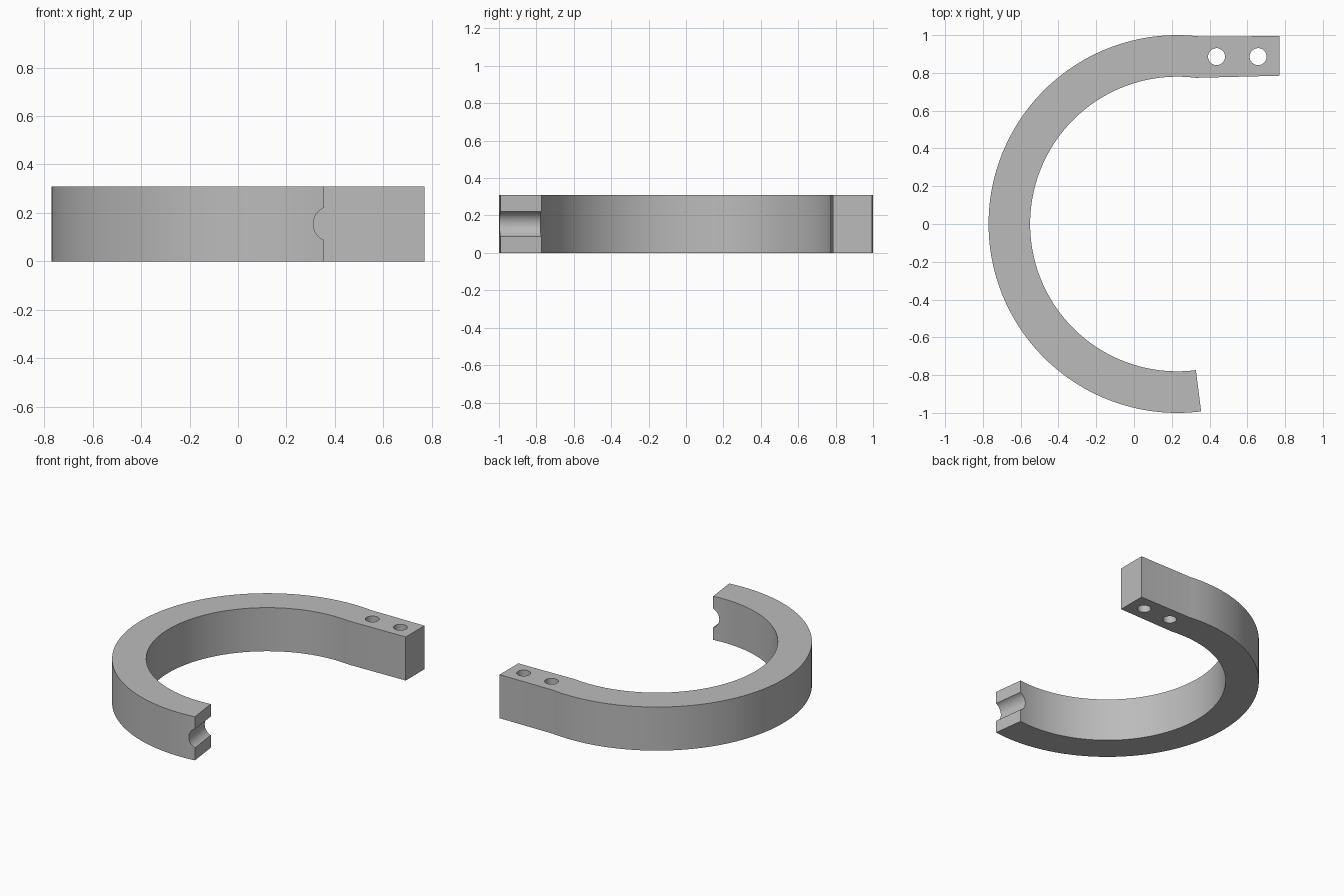
import bpy, bmesh
from math import sin, cos, radians
from mathutils import Vector, Matrix

if "Cube" in bpy.data.objects:
    bpy.data.objects.remove(bpy.data.objects["Cube"], do_unlink=True)

CX = 0.23                 # ring centre in x
OUTER, INNER = 1.0, 0.78
HEIGHT = 0.31
END = 7.2                 # degrees the arc runs past the vertical at each end
STEPS = 120

grey = bpy.data.materials.new("satin grey")
grey.use_nodes = True
colour = (0.5, 0.5, 0.5, 1)
grey.diffuse_color = colour
grey.node_tree.nodes["Principled BSDF"].inputs["Base Color"].default_value = colour


def arc(radius):
    """Points from the tab end, round the left side, to the grooved end."""
    start, stop = radians(90 - END), radians(270 + END)
    for i in range(STEPS + 1):
        a = start + (stop - start) * i / STEPS
        yield Vector((CX + radius * cos(a), radius * sin(a), 0))


def cutter(name, centre, radius, depth, direction):
    bpy.ops.mesh.primitive_cylinder_add(vertices=48, radius=radius, depth=depth)
    ob = bpy.context.object
    ob.name = name
    turn = Vector(direction).to_track_quat('Z', 'Y').to_matrix().to_4x4()
    ob.matrix_world = Matrix.Translation(centre) @ turn
    ob.hide_render = True
    return ob


# Clamp body: C-shaped arc running into a straight tab, extruded upward
outline = [Vector((0.77, 0.995, 0))] + list(arc(OUTER))
outline += list(arc(INNER))[::-1] + [Vector((0.77, 0.785, 0))]
bm = bmesh.new()
base = bm.faces.new([bm.verts.new(p) for p in outline])
top = bmesh.ops.extrude_face_region(bm, geom=[base])["geom"]
bmesh.ops.translate(bm, vec=(0, 0, HEIGHT),
                    verts=[v for v in top if isinstance(v, bmesh.types.BMVert)])
bmesh.ops.recalc_face_normals(bm, faces=bm.faces)
mesh = bpy.data.meshes.new("clamp_arm")
bm.to_mesh(mesh)
bm.free()
mesh.materials.append(grey)
arm = bpy.data.objects.new("clamp_arm", mesh)
bpy.context.collection.objects.link(arm)

# Two bolt holes through the tab
cutters = [cutter("bolt_hole_cutter", (x, 0.886, HEIGHT / 2), 0.045, 1, (0, 0, 1))
           for x in (0.437, 0.657)]

# Half-round groove across the free end, along the radial direction
a = radians(270 + END)
radial, tangent = Vector((cos(a), sin(a), 0)), Vector((-sin(a), cos(a), 0))
middle = Vector((CX, 0, HEIGHT / 2)) + radial * (OUTER + INNER) / 2 + tangent * 0.027
cutters.append(cutter("groove_cutter", middle, 0.072, 0.5, radial))

bpy.ops.object.select_all(action='DESELECT')
bpy.context.view_layer.objects.active = arm
arm.select_set(True)
for c in cutters:
    mod = arm.modifiers.new("cut", 'BOOLEAN')
    mod.operation, mod.solver, mod.object = 'DIFFERENCE', 'EXACT', c
    bpy.ops.object.modifier_apply(modifier=mod.name)
    bpy.data.objects.remove(c, do_unlink=True)

bpy.ops.object.shade_smooth_by_angle(angle=radians(30))
